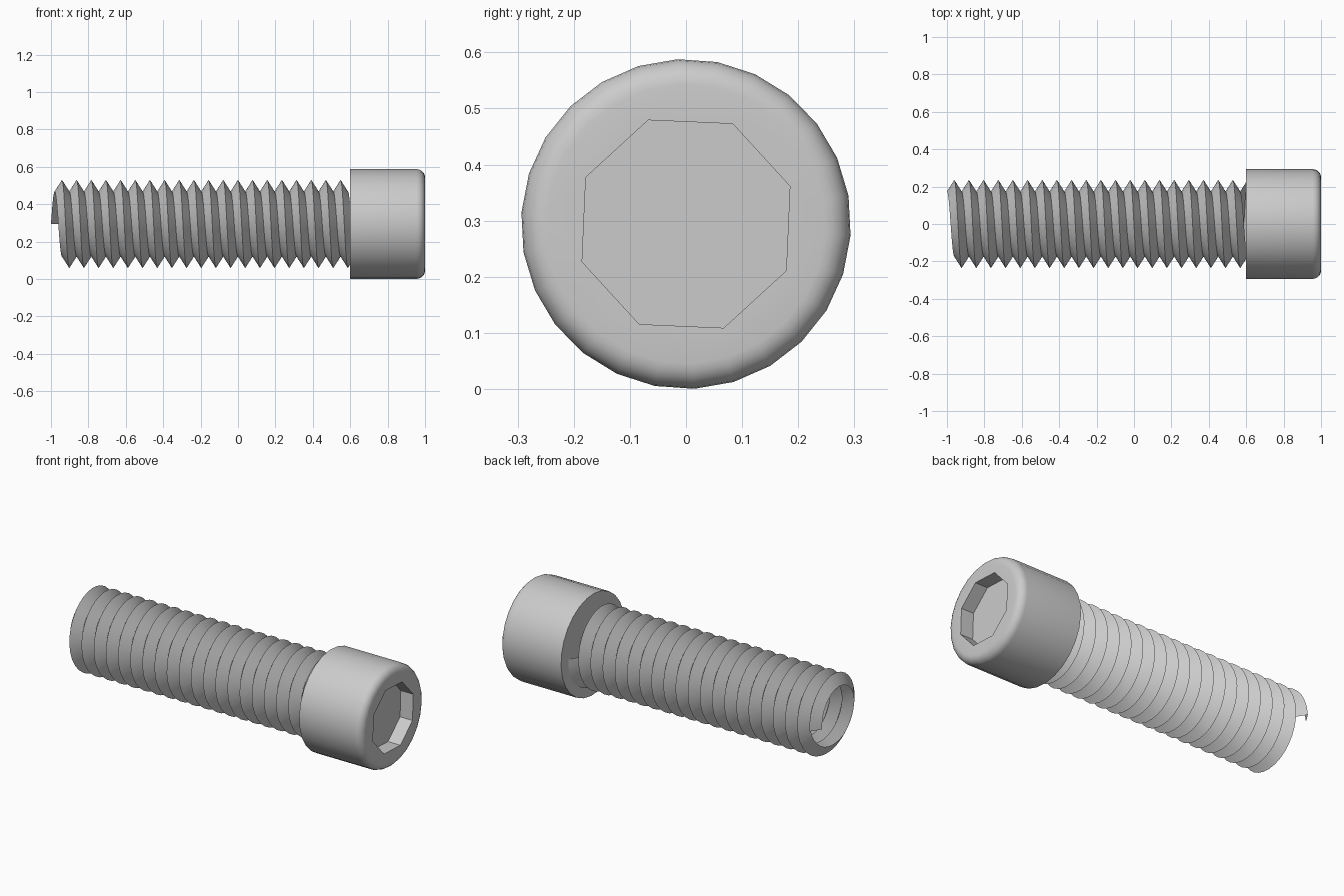
import bpy, bmesh, math
from mathutils import Vector

if "Cube" in bpy.data.objects:
    bpy.data.objects.remove(bpy.data.objects["Cube"])

CENTRE_Z = 0.294
HEAD_RADIUS, HEAD_SIDES, BEVEL = 0.294, 26, 0.045
HEAD_BACK, HEAD_FRONT = 0.6, 1.0
SOCKET_RADIUS, SOCKET_SIDES, SOCKET_DEPTH = 0.197, 8, 0.08
ROOT, CREST = 0.174, 0.236
PITCH, TURNS, STEPS = 0.0784, 20, 32

steel = bpy.data.materials.new("grey steel")
steel.use_nodes = True
colour = (0.6, 0.6, 0.6, 1)
steel.diffuse_color = colour
steel.node_tree.nodes["Principled BSDF"].inputs["Base Color"].default_value = colour


def point(x, radius, angle):
    """Point around the bolt axis; angle runs from +y towards +z."""
    return Vector((x, radius * math.cos(angle), CENTRE_Z + radius * math.sin(angle)))


def ring(bm, x, radius, sides, offset):
    return [bm.verts.new(point(x, radius, math.radians(offset) + math.tau * i / sides))
            for i in range(sides)]


def bridge(bm, a, b):
    n = len(a)
    for i in range(n):
        j = (i + 1) % n
        bm.faces.new((a[i], a[j], b[j], b[i]))


def finish(bm, name):
    mesh = bpy.data.meshes.new(name)
    bm.to_mesh(mesh)
    bm.free()
    mesh.materials.append(steel)
    obj = bpy.data.objects.new(name, mesh)
    bpy.context.collection.objects.link(obj)
    bpy.ops.object.select_all(action="DESELECT")
    obj.select_set(True)
    bpy.context.view_layer.objects.active = obj
    bpy.ops.object.shade_smooth_by_angle(angle=math.radians(30))
    return obj


# Head: cylinder with a rounded front rim
bm = bmesh.new()
profile = [(HEAD_BACK, HEAD_RADIUS)]
for i in range(6):
    t = math.pi / 2 * i / 5
    profile.append((HEAD_FRONT - BEVEL + BEVEL * math.sin(t),
                    HEAD_RADIUS - BEVEL + BEVEL * math.cos(t)))
rings = [ring(bm, x, r, HEAD_SIDES, -4) for x, r in profile]
for a, b in zip(rings, rings[1:]):
    bridge(bm, a, b)
bm.faces.new(rings[0])

# Octagonal socket sunk into the front of the head
mouth = ring(bm, HEAD_FRONT, SOCKET_RADIUS, SOCKET_SIDES, 20)
floor = ring(bm, HEAD_FRONT - SOCKET_DEPTH, SOCKET_RADIUS, SOCKET_SIDES, 20)
bridge(bm, mouth, floor)
bm.faces.new(floor)
rim_edges = [bm.edges.get((loop[i - 1], loop[i])) or bm.edges.new((loop[i - 1], loop[i]))
             for loop in (rings[-1], mouth) for i in range(len(loop))]
bmesh.ops.triangle_fill(bm, use_beauty=True, use_dissolve=False, edges=rim_edges)
bmesh.ops.recalc_face_normals(bm, faces=bm.faces)
finish(bm, "bolt_head")

# Thread: open V profile swept along a helix, starting at the back and rising over the top
bm = bmesh.new()
roots, crests = [], []
for i in range((TURNS + 1) * STEPS + 1):
    x = -1 + PITCH * i / STEPS
    angle = math.tau * i / STEPS
    roots.append(bm.verts.new(point(x, ROOT, angle)))
    if i <= TURNS * STEPS:
        crests.append(bm.verts.new(point(x + PITCH / 2, CREST, angle)))
for i in range(TURNS * STEPS):
    k = i + STEPS
    bm.faces.new((roots[i], crests[i], crests[i + 1], roots[i + 1]))
    bm.faces.new((crests[i], roots[k], roots[k + 1], crests[i + 1]))
bmesh.ops.recalc_face_normals(bm, faces=bm.faces)
# The helix is an open sheet, so make sure it faces outward
sample = bm.faces[:][0] if not bm.faces.ensure_lookup_table() else None
middle = sample.calc_center_median()
if sample.normal.dot(middle - Vector((middle.x, 0, CENTRE_Z))) < 0:
    bmesh.ops.reverse_faces(bm, faces=bm.faces)
finish(bm, "threaded_shank")
